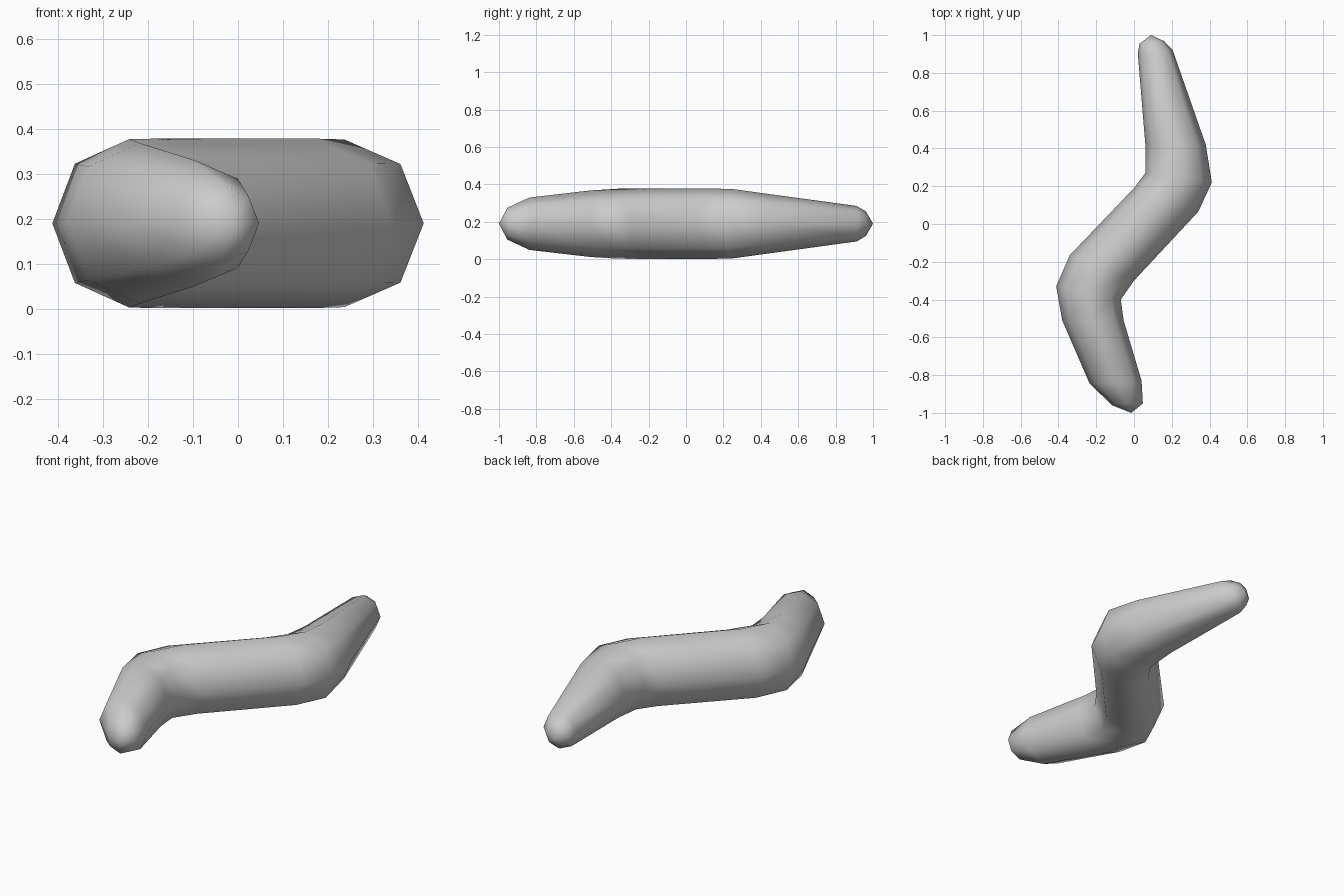
import bpy, bmesh, math
from mathutils import Vector

if "Cube" in bpy.data.objects:
    bpy.data.objects.remove(bpy.data.objects["Cube"])

SIDES = 8
ZC = 0.19

# cross-sections along the bent body: left x, y, right x, y, half height
sections = [
    (0.03, 0.955, 0.16, 0.968, 0.066),
    (0.02, 0.905, 0.205, 0.92, 0.095),
    (0.06, 0.42, 0.38, 0.42, 0.162),
    (0.06, 0.27, 0.412, 0.22, 0.186),
    (0.0, 0.19, 0.34, 0.065, 0.188),
    (-0.34, -0.165, 0.0, -0.30, 0.188),
    (-0.412, -0.33, -0.07, -0.40, 0.187),
    (-0.38, -0.51, -0.055, -0.51, 0.178),
    (-0.235, -0.845, 0.04, -0.83, 0.14),
    (-0.115, -0.96, 0.047, -0.95, 0.085),
]
tips = (Vector((0.09, 1.0, ZC)), Vector((-0.015, -1.0, ZC)))

# octagonal rings
bm = bmesh.new()
rings = []
for lx, ly, rx, ry, h in sections:
    left, right = Vector((lx, ly, ZC)), Vector((rx, ry, ZC))
    mid, half = (left + right) / 2, (right - left) / 2
    ring = []
    for i in range(SIDES):
        a = math.tau * i / SIDES
        ring.append(bm.verts.new(mid + half * math.cos(a) + Vector((0, 0, h * math.sin(a)))))
    rings.append(ring)

# skin between rings
for a, b in zip(rings, rings[1:]):
    for i in range(SIDES):
        j = (i + 1) % SIDES
        bm.faces.new((a[i], a[j], b[j], b[i]))

# rounded ends closed to a tip
for ring, tip in zip((rings[0], rings[-1]), tips):
    t = bm.verts.new(tip)
    for i in range(SIDES):
        bm.faces.new((ring[i], ring[(i + 1) % SIDES], t))

bmesh.ops.recalc_face_normals(bm, faces=bm.faces)
for f in bm.faces:
    f.smooth = True
mesh = bpy.data.meshes.new("bent_body")
bm.to_mesh(mesh)
bm.free()
body = bpy.data.objects.new("bent_body", mesh)
bpy.context.collection.objects.link(body)
